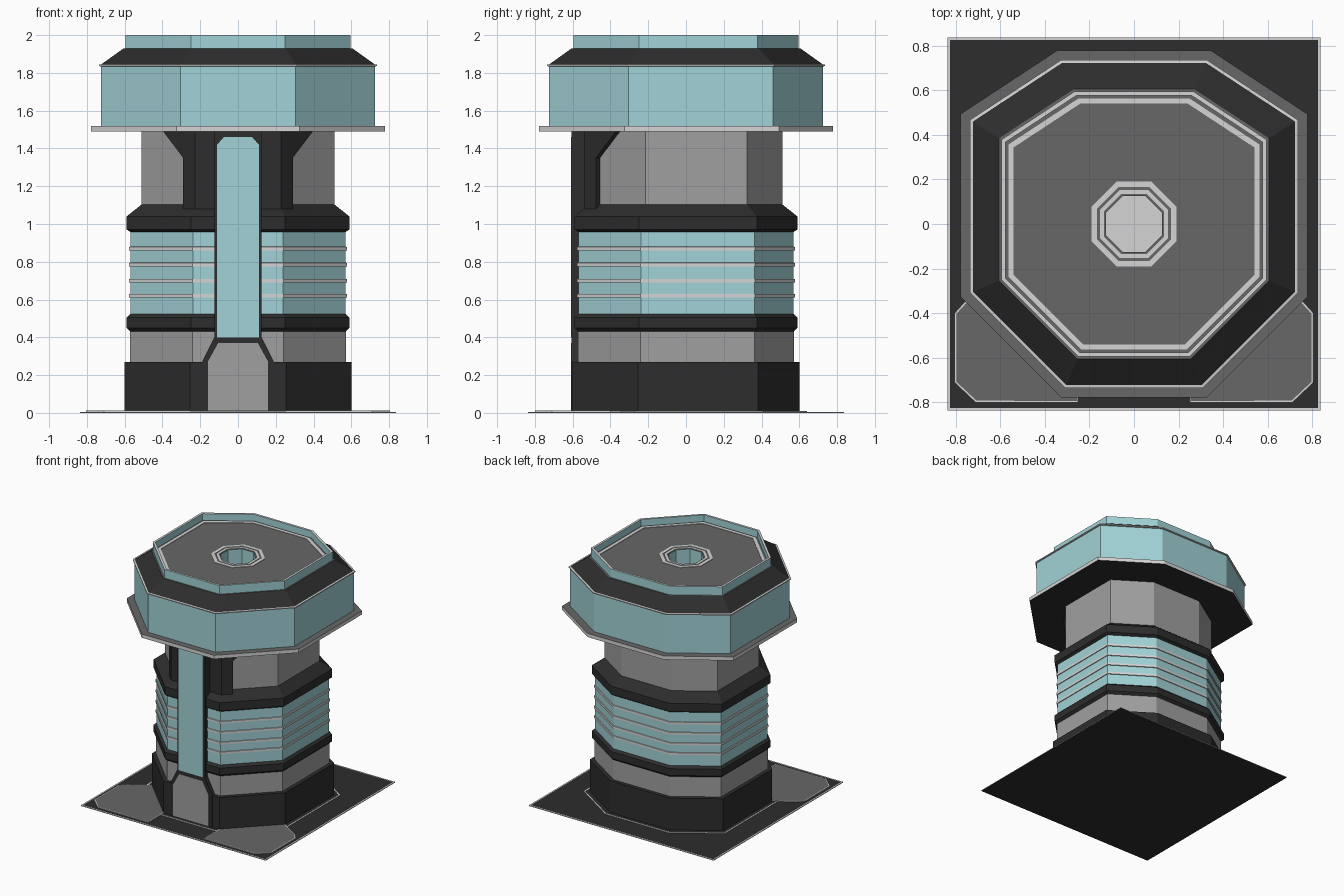
import bpy, bmesh
from mathutils import Vector

if "Cube" in bpy.data.objects:
    bpy.data.objects.remove(bpy.data.objects["Cube"])


def material(name, r, g, b):
    m = bpy.data.materials.new(name)
    m.diffuse_color = (r, g, b, 1)
    m.use_nodes = True
    m.node_tree.nodes["Principled BSDF"].inputs["Base Color"].default_value = m.diffuse_color
    return m


DARK = material("charcoal", 0.026, 0.026, 0.026)
GREY = material("wall grey", 0.35, 0.35, 0.35)
ROOF = material("roof grey", 0.135, 0.135, 0.135)
LIGHT = material("light trim", 0.66, 0.66, 0.66)
GLASS = material("pale teal glass", 0.36, 0.65, 0.68)


def mirrored(half):
    return half + [(-x, y) for x, y in reversed(half)]


# Tower plan has shallower back corners; the roof vent is a regular octagon
TOWER = mirrored([(.42, -1), (1, -.42), (1, .635), (.445, 1)])
REGULAR = mirrored([(.414, -1), (1, -.414), (1, .414), (.414, 1)])


def finish(name, bm, mats):
    me = bpy.data.meshes.new(name)
    bm.to_mesh(me)
    bm.free()
    for m in mats:
        me.materials.append(m)
    ob = bpy.data.objects.new(name, me)
    bpy.context.collection.objects.link(ob)
    return ob


def loft(name, profile, mats, bottom=None, top=None):
    """Stack octagons (size, z[, plan]); mats holds one material per band."""
    bm = bmesh.new()
    used = list(dict.fromkeys(mats + [m for m in (bottom, top) if m]))
    rings = []
    for p in profile:
        plan = p[2] if len(p) > 2 else TOWER
        rings.append([bm.verts.new((x * p[0], y * p[0], p[1])) for x, y in plan])
    for k, (a, b) in enumerate(zip(rings, rings[1:])):
        m = used.index(mats[k % len(mats)])
        for i in range(8):
            j = (i + 1) % 8
            bm.faces.new((a[i], a[j], b[j], b[i])).material_index = m
    if bottom:
        bm.faces.new(rings[0][::-1]).material_index = used.index(bottom)
    if top:
        bm.faces.new(rings[-1]).material_index = used.index(top)
    return finish(name, bm, used)


def prism(name, pts, depth, mat):
    bm = bmesh.new()
    f = bm.faces.new([bm.verts.new(p) for p in pts])
    r = bmesh.ops.extrude_face_region(bm, geom=[f])
    bmesh.ops.translate(bm, vec=Vector(depth),
                        verts=[v for v in r["geom"] if isinstance(v, bmesh.types.BMVert)])
    bmesh.ops.recalc_face_normals(bm, faces=bm.faces)
    return finish(name, bm, [mat])


def slab(name, pts, z0, z1, border, mat):
    """Thin ground plate with a light border around its top."""
    ob = prism(name, [(x, y, z0) for x, y in pts], (0, 0, z1 - z0), mat)
    ob.data.materials.append(LIGHT)
    bm = bmesh.new()
    bm.from_mesh(ob.data)
    bm.normal_update()
    for f in bm.faces:
        f.material_index = 0 if abs(f.normal.z) > .5 else 1
    top = [f for f in bm.faces if f.normal.z > .5]
    for f in bmesh.ops.inset_region(bm, faces=top, thickness=border)["faces"]:
        f.material_index = 1
    bm.to_mesh(ob.data)
    bm.free()


def front_plate(name, half, y, depth, mat):
    return prism(name, [(x, y, z) for x, z in mirrored(half)], (0, depth, 0), mat)


# Ground plate, apron and the two front corner pads
slab("ground_plate", mirrored([(.836, -.836), (.836, .836)]), 0, .006, .015, DARK)
slab("apron", [(x * .64, y * .64) for x, y in TOWER], .004, .010, .010, DARK)
PAD = [(.25, -.50), (.25, -.80), (.71, -.80), (.805, -.71),
       (.805, -.40), (.76, -.35), (.55, -.22)]
for side, s in (("right", 1), ("left", -1)):
    slab("corner_pad_" + side, [(x * s, y) for x, y in PAD], .003, .013, .009, ROOF)

# Tower shaft
loft("base", [(.602, .004), (.602, .27)], [DARK], top=DARK)
loft("lower_wall", [(.572, .27), (.572, .44)], [GREY])
loft("lower_ring", [(.572, .432), (.59, .45), (.59, .505), (.572, .523)], [DARK])
loft("glass_band", [(.57, .515), (.57, .97)], [GLASS])
for i, z in enumerate((.62, .70, .785, .87)):
    loft("glass_stripe_%d" % i,
         [(.57, z - .01), (.576, z - .009), (.576, z + .009), (.57, z + .01)], [LIGHT])
loft("upper_ring", [(.568, .957), (.59, .972), (.59, 1.04), (.508, 1.105)], [DARK])
loft("upper_wall", [(.51, 1.09), (.51, 1.50)], [GREY])

# Overhanging head
loft("flange", [(.777, 1.49), (.777, 1.52), (.72, 1.52)], [LIGHT, ROOF], bottom=DARK)
loft("head_glass", [(.725, 1.52), (.725, 1.836)], [GLASS])
loft("head_rim", [(.725, 1.834), (.735, 1.836), (.735, 1.844), (.722, 1.846)], [LIGHT])
loft("head_slope", [(.724, 1.845), (.605, 1.93), (.59, 1.93)], [DARK, ROOF])
loft("parapet", [(.595, 1.93), (.595, 2.0), (.577, 2.0), (.577, 1.943)],
     [GLASS, LIGHT, GLASS])

# Roof floor with a sunken centre vent
Z = 1.945
loft("roof_floor", [(.577, Z), (.125, Z, REGULAR), (.125, Z - .17, REGULAR)],
     [ROOF, GLASS], top=LIGHT)
for name, a, b, plan in (("roof_line", .562, .54, TOWER),
                         ("vent_line_outer", .19, .165, REGULAR),
                         ("vent_line_inner", .153, .135, REGULAR)):
    loft(name, [(a, Z, plan), (a, Z + .004, plan), (b, Z + .004, plan), (b, Z, plan)],
         [LIGHT])

# Front column, glass strip and door
front_plate("front_column", [(.19, .004), (.19, .27), (.125, .40), (.125, 1.495)],
            -.606, .13, DARK)
front_plate("glass_strip", [(.11, .40), (.11, 1.42), (.075, 1.46)], -.609, .01, GLASS)
front_plate("door", [(.16, .012), (.16, .27), (.105, .37)], -.609, .01, GREY)

# Brackets wrapping the front of the upper wall
front_plate("bracket_front", [(.227, 1.07), (.227, 1.495)], -.54, .05, DARK)
for side, s in (("right", 1), ("left", -1)):
    pts = [(.227, 1.07), (.29, 1.07), (.29, 1.35), (.40, 1.495), (.227, 1.495)]
    prism("bracket_" + side, [(x * s, x - .767, z) for x, z in pts],
          (-.04 * s, .04, 0), DARK)
